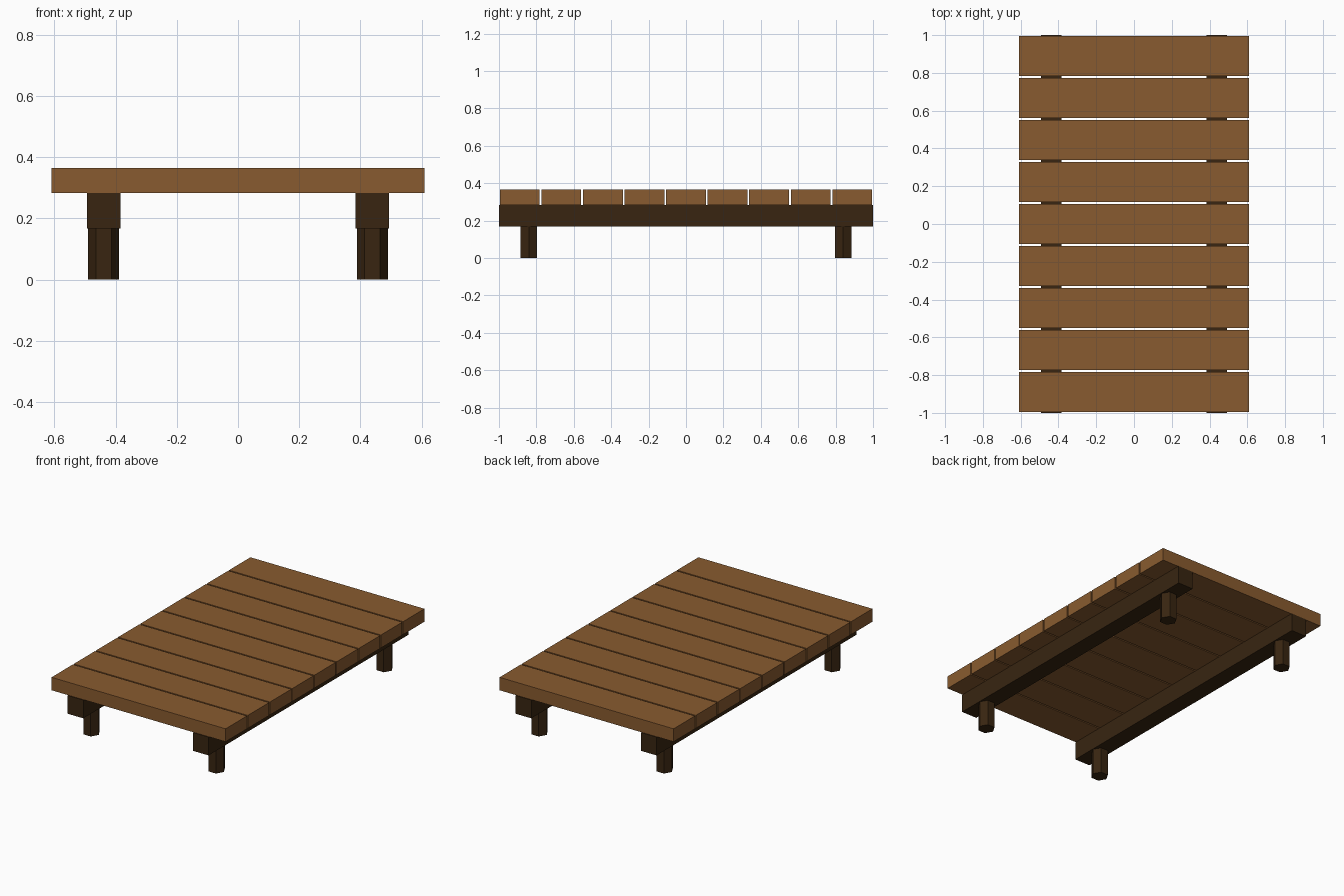
import bpy
import math

if "Cube" in bpy.data.objects:
    bpy.data.objects.remove(bpy.data.objects["Cube"])


def material(name, rgb):
    m = bpy.data.materials.new(name)
    m.diffuse_color = (*rgb, 1.0)
    m.use_nodes = True
    m.node_tree.nodes["Principled BSDF"].inputs["Base Color"].default_value = m.diffuse_color
    return m


plank_wood = material("warm brown wood", (0.25, 0.105, 0.029))
frame_wood = material("dark brown wood", (0.04, 0.0185, 0.0055))


def box(name, centre, size, mat):
    bpy.ops.mesh.primitive_cube_add(size=1, location=centre)
    ob = bpy.context.object
    ob.name = name
    ob.scale = size
    bpy.ops.object.transform_apply(location=False, rotation=False, scale=True)
    ob.data.materials.append(mat)
    return ob


# Top planks, with narrow gaps between them
COUNT, PITCH, GAP = 9, 2.0 / 9, 0.009
for i in range(COUNT):
    y = (i - (COUNT - 1) / 2) * PITCH
    box(f"plank_{i + 1}", (0, y, 0.324), (1.22, PITCH - GAP, 0.082), plank_wood)

for side, sx in (("left", -1), ("right", 1)):
    # Long beam under the planks
    box(f"{side}_beam", (sx * 0.439, 0, 0.225), (0.109, 2.0, 0.116), frame_wood)
    # Six-sided legs, with corners pointing along x
    for end, sy in (("front", -1), ("back", 1)):
        bpy.ops.mesh.primitive_cylinder_add(
            vertices=6, radius=0.051, depth=0.167,
            location=(sx * 0.439, sy * 0.84, 0.0835),
            rotation=(0, 0, math.radians(30)))
        leg = bpy.context.object
        leg.name = f"{end}_{side}_leg"
        leg.data.materials.append(frame_wood)
